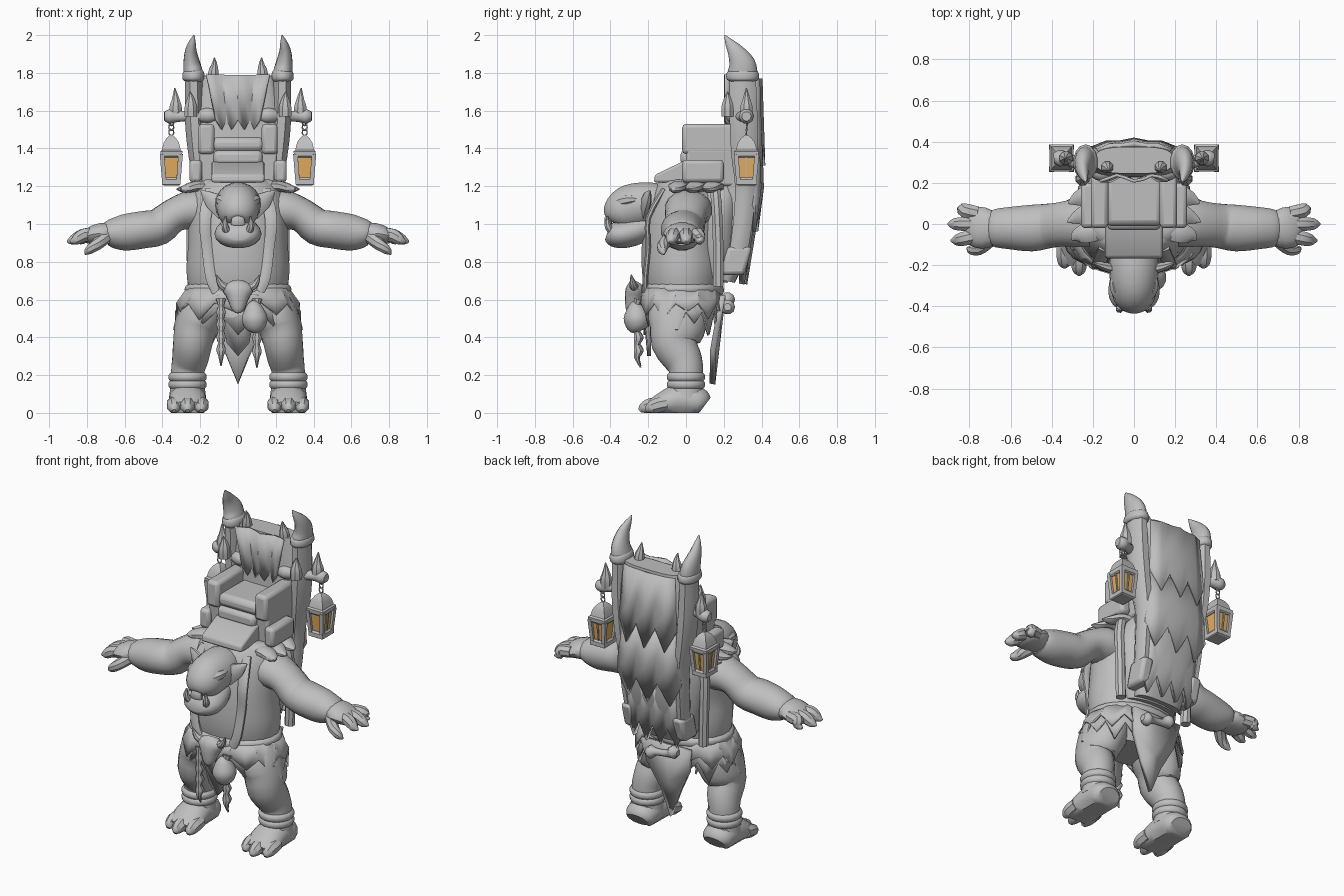
import bpy, bmesh, math
from mathutils import Vector as V


def material(name, rgb):
    m = bpy.data.materials.new(name)
    m.diffuse_color = (*rgb, 1)
    return m


GREY = material("stone_grey", (0.52, 0.52, 0.52))
GLOW = material("lantern_amber", (0.9, 0.48, 0.13))


def finish(name, verts, faces, mirror=False, mat=GREY, thick=0, bevel=0, angle=40):
    me = bpy.data.meshes.new(name)
    me.from_pydata([tuple(v) for v in verts], [], faces)
    bm = bmesh.new()
    bm.from_mesh(me)
    bmesh.ops.recalc_face_normals(bm, faces=bm.faces)
    bm.to_mesh(me)
    bm.free()
    me.materials.append(mat)
    ob = bpy.data.objects.new(name, me)
    bpy.context.collection.objects.link(ob)
    bpy.ops.object.select_all(action='DESELECT')
    ob.select_set(True)
    bpy.context.view_layer.objects.active = ob
    bpy.ops.object.shade_smooth_by_angle(angle=math.radians(angle))
    if thick:
        ob.modifiers.new("thickness", 'SOLIDIFY').thickness = thick
    if bevel:
        b = ob.modifiers.new("bevel", 'BEVEL')
        b.width, b.segments = bevel, 2
    if mirror:
        ob.modifiers.new("mirror", 'MIRROR')
    return ob


def tube(name, pts, mirror=False, segs=14, sub=3, power=1.0, floor=None, **kw):
    """Smooth loft through (x, y, z, side radius, other radius) sections."""
    P = [list(p) if len(p) == 5 else [*p, p[3]] for p in pts]
    S = []
    for i in range(len(P) - 1):
        a, b, c, d = P[max(i - 1, 0)], P[i], P[i + 1], P[min(i + 2, len(P) - 1)]
        for k in range(sub):
            t = k / sub
            S.append([0.5 * (2 * q + (r - p) * t + (2 * p - 5 * q + 4 * r - s) * t * t
                             + (3 * q - p - 3 * r + s) * t ** 3) for p, q, r, s in zip(a, b, c, d)])
    S.append(P[-1])
    whole = V(S[-1][:3]) - V(S[0][:3])
    upright = abs(whole.z) > 0.75 * whole.length
    verts, faces = [], []
    for i, s in enumerate(S):
        t = (V(S[min(i + 1, len(S) - 1)][:3]) - V(S[max(i - 1, 0)][:3])).normalized()
        ref = V((1, 0, 0)) if upright else V((0, 0, 1))
        u = (ref - t * ref.dot(t)).normalized()
        w = t.cross(u)
        ru, rw = (s[3], s[4]) if upright else (s[4], s[3])
        for k in range(segs):
            a = 2 * math.pi * (k + 0.5) / segs
            ca, sa = (math.copysign(abs(f) ** power, f) for f in (math.cos(a), math.sin(a)))
            v = V(s[:3]) + u * ca * max(ru, 0.002) + w * sa * max(rw, 0.002)
            if floor is not None:
                v.z = max(v.z, floor)
            verts.append(v)
    for i in range(len(S) - 1):
        for k in range(segs):
            a, b = i * segs + k, i * segs + (k + 1) % segs
            faces.append((a, b, b + segs, a + segs))
    faces += [tuple(range(segs)), tuple(range(len(verts) - segs, len(verts)))]
    return finish(name, verts, faces, mirror, **kw)


def box(name, lo, hi, mirror=False, bevel=0.015, shear=0, taper=1.0, mat=GREY):
    """Block between two corners; taper scales its base, shear moves its base in y."""
    cx, cy = (lo[0] + hi[0]) / 2, (lo[1] + hi[1]) / 2
    vs = []
    for z, f, d in ((lo[2], taper, shear), (hi[2], 1, 0)):
        for x, y in ((lo[0], lo[1]), (hi[0], lo[1]), (hi[0], hi[1]), (lo[0], hi[1])):
            vs.append((cx + (x - cx) * f, cy + (y - cy) * f + d, z))
    fs = [(0, 1, 2, 3), (4, 5, 6, 7)] + [(k, (k + 1) % 4, (k + 1) % 4 + 4, k + 4) for k in range(4)]
    return finish(name, vs, fs, mirror, mat=mat, bevel=bevel, angle=30)


def cloth(name, n, fn, thick=0.015, mirror=False):
    """Hanging sheet with n pointed tips; fn(u, v, tip index or -1) gives a point."""
    verts, faces = [], []
    m = 2 * n + 1
    for v in (0, 0.5, 1):
        for i in range(m):
            verts.append(fn(i / (m - 1), v, i // 2 if i % 2 else -1))
    for r in range(2):
        for i in range(m - 1):
            a = r * m + i
            faces.append((a, a + 1, a + m + 1, a + m))
    return finish(name, verts, faces, mirror, thick=thick, angle=25)


# Body
tube("torso", [(0, -.03, .48, .22, .14), (0, -.02, .62, .255, .19), (0, -.02, .75, .275, .215),
               (0, -.02, .9, .265, .215), (0, 0, 1.03, .265, .215), (0, .02, 1.12, .255, .2),
               (0, .05, 1.18, .21, .16), (0, .06, 1.215, .08, .08)], segs=24)
tube("back_hump", [(0, .14, .7, .17, .08), (0, .16, .85, .22, .12), (0, .17, 1.05, .24, .13),
                   (0, .19, 1.18, .2, .13), (0, .2, 1.24, .15, .1)], segs=20)
tube("arm", [(.12, .03, 1.07, .12, .1), (.24, .01, 1.075, .125, .105), (.34, 0, 1.045, .11, .09),
             (.42, -.01, .985, .11, .098), (.5, -.02, .97, .115, .1), (.6, -.02, .955, .105, .098),
             (.67, -.02, .95, .095, .078), (.7, -.02, .945, .08, .06)], True, 16)
tube("palm", [(.66, -.02, .95, .075, .06), (.73, -.02, .95, .1, .055), (.79, -.01, .935, .09, .042),
              (.82, -.01, .93, .06, .025)], True)
for i, (y, tip) in enumerate(((.065, .86), (.0, .905), (-.07, .89))):
    tube("finger_%d" % i, [(.76, y * .8, .945, .036), (.82, y, .94, .037), (tip - .03, y * 1.12, .915, .028),
                           (tip, y * 1.15, .905, .006)], True, 8)
tube("thumb", [(.7, -.08, .93, .035), (.75, -.12, .89, .032), (.79, -.125, .86, .024), (.81, -.115, .84, .005)], True, 8)
tube("leg", [(.15, -.03, .62, .1, .14), (.19, -.04, .53, .125, .16), (.225, -.05, .44, .115, .15),
             (.24, -.065, .37, .105, .12), (.253, -.02, .29, .097, .105), (.265, 0, .23, .09, .093),
             (.267, 0, .15, .092, .092), (.267, 0, .08, .1, .1)], True, 16)
for z in (.15, .19):
    tube("ankle_band", [(.267, 0, z - .025, .09, .09), (.267, 0, z - .01, .102, .102),
                        (.267, 0, z + .01, .102, .102), (.267, 0, z + .025, .09, .09)], True, 16)
tube("foot", [(.267, .1, .04, .07, .05), (.267, .07, .055, .095, .08), (.267, -.03, .07, .1, .09),
              (.267, -.13, .045, .103, .062), (.267, -.19, .025, .085, .04)], True, floor=0)
for i, (x, y) in enumerate(((.195, -.215), (.267, -.245), (.338, -.21))):
    tube("toe_%d" % i, [(x, -.1, .05, .04), (x, y + .06, .04, .042), (x, y + .02, .025, .032), (x, y, .01, .012)],
         True, 8, floor=0)

# Head
tube("head", [(0, -.06, 1.09, .085, .085), (0, -.12, 1.1, .11, .108), (0, -.2, 1.105, .122, .117),
              (0, -.29, 1.09, .115, .122), (0, -.35, 1.06, .105, .105), (0, -.385, 1.035, .08, .075),
              (0, -.4, 1.02, .05, .04)], segs=18)
tube("jaw", [(0, -.17, 1.0, .08, .06), (0, -.26, .965, .115, .075), (0, -.34, .945, .124, .075),
             (0, -.395, .945, .1, .062), (0, -.418, .95, .06, .035)], segs=18)
tube("brow", [(0, -.385, 1.09, .03), (.05, -.365, 1.105, .032), (.09, -.31, 1.125, .03), (.1, -.25, 1.13, .012)], True, 8)
tube("nose", [(0, -.385, 1.07, .02, .02), (0, -.41, 1.025, .035, .022), (0, -.41, .995, .04, .018)], segs=10)
tube("tusk", [(.06, -.4, .965, .02), (.07, -.415, .995, .018), (.065, -.415, 1.04, .004)], True, 8)
tube("ear", [(.07, -.22, 1.08, .03, .065), (.13, -.21, 1.12, .025, .05), (.165, -.2, 1.15, .018, .03),
             (.195, -.19, 1.175, .004, .005)], True, 8)

# Harness, belt and skirt
tube("front_strap", [(.14, -.12, 1.18, .035, .015), (.175, -.2, 1.03, .035, .015), (.165, -.2, .88, .03, .015),
                     (.145, -.215, .72, .03, .015), (.11, -.215, .64, .03, .015)], True, 8)
tube("side_pole", [(.24, .17, .67, .03), (.245, .17, .9, .03), (.24, .16, 1.12, .03), (.2, .15, 1.22, .028)], True, 8)
tube("belt", [(0, -.02, .62, .25, .2), (0, -.02, .635, .278, .22), (0, -.02, .665, .283, .22), (0, -.02, .685, .26, .2)], segs=28)


def ring(rx, ry, z, drop, fx, fy, n):
    def f(u, v, tip):
        a = 2 * math.pi * u
        low = drop * (1 if tip >= 0 else .6) * (.9 + .14 * math.sin(tip * 2.4))
        side = abs(math.sin(a)) ** .75 * math.copysign(1, math.sin(a))
        return (rx + fx * v) * side, -.025 + (ry + fy * v) * math.cos(a), z - v * low
    return cloth("skirt_layer", n, f)


ring(.265, .2, .65, .23, .07, .0, 13)
ring(.275, .21, .66, .16, .055, .015, 11)
cloth("rear_loincloth", 1, lambda u, v, t: ((u - .5) * (.34 - .2 * v * v), .21 - .055 * v, .62 - v * (.47 if t >= 0 else .3)), .03)
cloth("front_loincloth", 1, lambda u, v, t: ((u - .5) * (.22 - .1 * v), -.235 + .03 * v, .63 - v * (.33 if t >= 0 else .26)), .02)
tube("hip_flap", [(.26, -.03, .63, .03, .07), (.3, -.04, .55, .02, .07), (.34, -.05, .44, .004, .01)], True, 6)

# Belt trophies, pouch and braids
tube("belt_skull", [(0, -.25, .69, .04, .03), (0, -.265, .66, .085, .05), (0, -.275, .61, .06, .05),
                    (0, -.29, .55, .035, .03), (0, -.29, .53, .015, .015)])
tube("skull_horn", [(.05, -.27, .66, .025), (.09, -.28, .68, .02), (.115, -.29, .73, .004)], True, 8)
tube("pouch", [(.085, -.25, .585, .02), (.085, -.26, .56, .045), (.088, -.26, .5, .07), (.09, -.26, .445, .05), (.09, -.255, .425, .01)])
for x, end in ((-.09, .27), (.1, .26)):
    tube("braid", [(x, -.25 - .01 * (k % 2), .6 - (.6 - end) * k / 10, .016 if k % 2 else .028) for k in range(10)]
         + [(x, -.24, end - .02, .004)], segs=8, sub=2)
tube("rear_bone", [(-.1, .22, .6, .02), (-.07, .22, .6, .04), (-.03, .22, .58, .022), (.05, .22, .57, .022),
                   (.09, .22, .56, .04), (.12, .22, .56, .02)], segs=10)

# Fur tufts over the shoulders
for y, out in ((-.06, .3), (.03, .325), (.12, .32)):
    tube("shoulder_tuft", [(.14, y + .04, 1.19, .05, .035), (.22, y + .02, 1.2, .055, .03),
                           (.28, y, 1.185, .035, .022), (out, y - .02, 1.185, .004, .004)], True, 8)
tube("neck_roll", [(-.22, .02, 1.2, .05, .03), (-.1, -.04, 1.21, .07, .03), (.1, -.04, 1.21, .07, .03), (.22, .02, 1.2, .05, .03)], segs=10)

# Throne seat, stepped with armrests
box("seat_base", (-.21, .0, 1.2), (.21, .32, 1.4), taper=.93)
finish("footrest", [(x, y, z) for x in (-.14, .14) for y, z in ((-.17, 1.22), (-.165, 1.26), (-.02, 1.33), (.05, 1.33), (.05, 1.22))],
       [(0, 1, 2, 3, 4), (5, 6, 7, 8, 9)] + [(k, (k + 1) % 5, (k + 1) % 5 + 5, k + 5) for k in range(5)], bevel=.012, angle=30)
box("seat_cushion", (-.14, -.01, 1.38), (.14, .26, 1.46), bevel=.03)
box("front_cushion", (-.13, -.03, 1.31), (.13, .05, 1.39), bevel=.025)
box("armrest", (.125, -.02, 1.37), (.21, .27, 1.53), True, .02)
box("lower_armrest", (.19, -.02, 1.22), (.258, .2, 1.34), True, .02)

# Throne back and pack frame
tube("backpack", [(0, .2, .7, .15, .06), (0, .23, .85, .18, .1), (0, .265, 1.0, .19, .11), (0, .285, 1.2, .2, .105),
                  (0, .305, 1.4, .225, .085), (0, .31, 1.6, .225, .08), (0, .31, 1.785, .19, .065)], power=.65, segs=24)
tube("back_post", [(.175, .26, .74, .03, .05), (.19, .3, 1.0, .035, .055), (.195, .315, 1.2, .04, .06),
                   (.215, .31, 1.36, .05, .075), (.23, .305, 1.55, .055, .08), (.235, .3, 1.78, .048, .075)], True, 8)
box("pack_pouch", (.14, .22, .73), (.215, .35, .88), True, .02, -.04)
cloth("front_pelt", 4, lambda u, v, t: ((u - .5) * (.34 - .1 * v), .23 - .015 * math.cos(u * 12), 1.79 - v * (.29 if t >= 0 else .24)))
for i, (top, drop, n, w) in enumerate(((1.08, .4, 4, .36), (1.42, .46, 3, .4), (1.77, .46, 3, .36))):
    def pelt(u, v, t, top=top, drop=drop, w=w):
        z = top - v * drop * (1 if t >= 0 else .7)
        y = .405 - max(0, 1.15 - z) * .2 + .015 * v - .03 * (2 * u - 1) ** 2 - .01 * (t < 0)
        return (u - .5) * (w + .04 * v), y, z
    cloth("back_pelt_%d" % i, n, pelt, .03)
tube("horn", [(.235, .3, 1.76, .05, .07), (.237, .3, 1.8, .052, .078), (.245, .295, 1.85, .045, .07),
              (.25, .265, 1.91, .032, .046), (.242, .23, 1.96, .019, .024), (.233, .205, 2.0, .003, .003)], True)
tube("horn_collar", [(.235, .3, 1.755, .05, .07), (.235, .3, 1.77, .06, .086), (.237, .3, 1.8, .058, .084), (.238, .3, 1.815, .048, .07)], True)
tube("small_spike", [(.13, .28, 1.72, .03), (.13, .275, 1.8, .03), (.125, .27, 1.84, .018), (.125, .26, 1.88, .003)], True, 8)

# Bone brackets with spikes
tube("bracket_bone", [(.12, .25, 1.57, .03), (.16, .25, 1.575, .042), (.22, .27, 1.57, .03), (.31, .31, 1.57, .03),
                      (.36, .32, 1.57, .04), (.39, .32, 1.57, .025)], True, 10)
for x, y, tip in ((.33, .32, 1.72), (.25, .22, 1.7)):
    tube("bracket_spike", [(x, y, 1.57, .035), (x, y, 1.62, .035), (x, y, 1.66, .022), (x + .005, y, tip, .003)], True, 8)

# Hanging lanterns
LX, LY = .353, .32


def lantern_ring(name, sections, mat=GREY, segs=4):
    verts, faces = [], []
    for z, r in sections:
        for k in range(segs):
            a = 2 * math.pi * (k + .5) / segs
            verts.append((LX + r * math.cos(a), LY + 1.12 * r * math.sin(a), z))
    for i in range(len(sections) - 1):
        for k in range(segs):
            a, b = i * segs + k, i * segs + (k + 1) % segs
            faces.append((a, b, b + segs, a + segs))
    faces += [tuple(range(segs)), tuple(range(len(verts) - segs, len(verts)))]
    return finish(name, verts, faces, True, mat=mat, angle=30)


lantern_ring("lantern_base", [(1.205, .06), (1.21, .07), (1.235, .07), (1.245, .058)])
lantern_ring("lantern_glass", [(1.235, .052), (1.37, .066)], GLOW)
lantern_ring("lantern_roof", [(1.352, .07), (1.36, .08), (1.385, .083), (1.392, .07), (1.43, .057), (1.455, .035), (1.47, .012)])
for sx in (-1, 1):
    for sy in (-1, 1):
        tube("lantern_post", [(LX + sx * .038, LY + sy * .043, 1.23, .016), (LX + sx * .049, LY + sy * .055, 1.37, .017)],
             True, 4, 1)
tube("side_glass_bar", [(LX + .038, LY, 1.235, .006), (LX + .05, LY, 1.37, .006)], True, 4, 1)
tube("rear_glass_bar", [(LX, LY + .043, 1.235, .006), (LX, LY + .056, 1.37, .006)], True, 4, 1)
for k in range(3):
    tube("chain_link", [(LX + .013 * math.sin(a), LY + .002 * k, 1.487 + .026 * k + .018 * math.cos(a), .004)
                        for a in [.2 + j * .98 for j in range(7)]], True, 5, 2)
